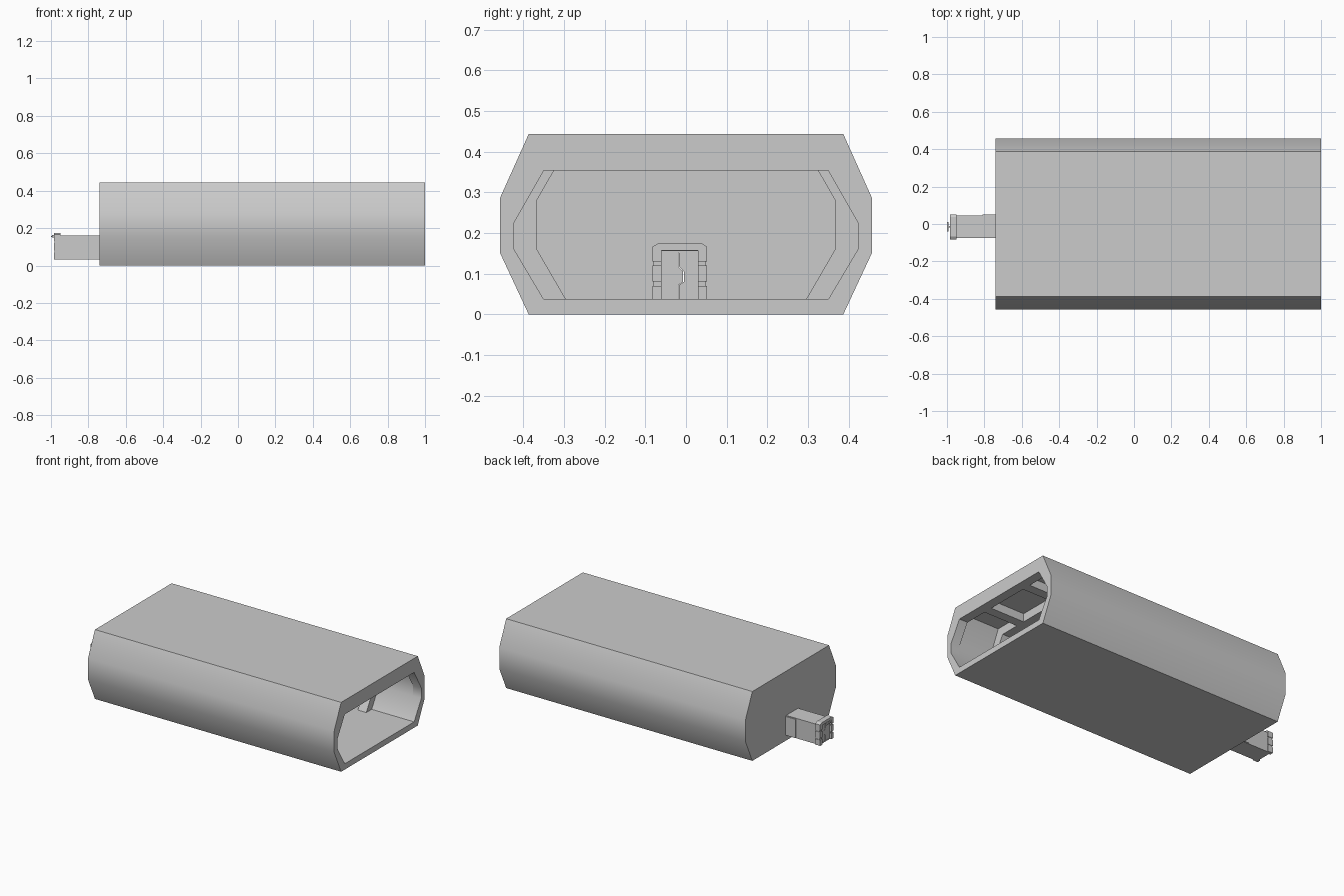
import bpy, bmesh

if "Cube" in bpy.data.objects:
    bpy.data.objects.remove(bpy.data.objects["Cube"])


def make(name, bm):
    bmesh.ops.recalc_face_normals(bm, faces=bm.faces)
    me = bpy.data.meshes.new(name)
    bm.to_mesh(me)
    bm.free()
    ob = bpy.data.objects.new(name, me)
    bpy.context.collection.objects.link(ob)
    return ob


def loft(name, loops):
    """Closed tube through (x, yz-profile) loops, last joined to first."""
    bm = bmesh.new()
    rows = [[bm.verts.new((x, y, z)) for y, z in prof] for x, prof in loops]
    for a, b in zip(rows, rows[1:] + rows[:1]):
        n = len(a)
        for i in range(n):
            bm.faces.new((a[i], a[(i + 1) % n], b[(i + 1) % n], b[i]))
    return make(name, bm)


def prism(name, prof, x0, x1):
    bm = bmesh.new()
    f = bm.faces.new([bm.verts.new((x0, y, z)) for y, z in prof])
    ext = bmesh.ops.extrude_face_region(bm, geom=[f])["geom"]
    bmesh.ops.translate(bm, vec=(x1 - x0, 0, 0),
                        verts=[v for v in ext if isinstance(v, bmesh.types.BMVert)])
    return make(name, bm)


def box(name, x0, x1, y0, y1, z0, z1):
    return prism(name, [(y0, z0), (y1, z0), (y1, z1), (y0, z1)], x0, x1)


def ring(name, outer, inner, x0, x1):
    return loft(name, [(x0, outer), (x1, outer), (x1, inner), (x0, inner)])


def mirrored(right, cy=0.0):
    """Profile from its +y half, listed bottom to top."""
    left = [(2 * cy - y, z) for y, z in right]
    return [left[0]] + right + left[:0:-1]


outer = mirrored([(0.387, 0), (0.457, 0.15), (0.457, 0.287), (0.387, 0.443)])
opening = mirrored([(0.35, 0.037), (0.423, 0.16), (0.423, 0.225), (0.35, 0.353)])
cavity = mirrored([(0.35, 0.037), (0.423, 0.16), (0.423, 0.28), (0.365, 0.406)])
rib = mirrored([(0.295, 0.036), (0.367, 0.16), (0.367, 0.28), (0.325, 0.353)])
CY = -0.015
passage = mirrored([(0.036, 0.037), (0.036, 0.08), (0.036, 0.12), (0.036, 0.155)], CY)

# Hollow hall shell: open end, lip, cavity, back wall with doorway
shell = loft("hall_shell", [(-0.74, outer), (1, outer), (1, opening), (0.94, opening),
                            (0.94, cavity), (-0.70, cavity), (-0.70, passage), (-0.74, passage)])
bpy.context.view_layer.objects.active = shell
shell.select_set(True)
bpy.ops.object.shade_smooth_by_angle(angle=0.55)

# Rib frames around the inside
for i in range(4):
    x = 0.70 - i * 0.40
    ring(f"rib_frame_{i + 1}", cavity, rib, x - 0.06, x)

# Ceiling beams running lengthwise
for side, y in (("left", -0.17), ("right", 0.17)):
    box(f"ceiling_beam_{side}", -0.70, 0.94, y - 0.03, y + 0.03, 0.353, 0.408)

# Entry passage
tube = mirrored([(0.045, 0.033), (0.045, 0.08), (0.045, 0.12), (0.045, 0.16)], CY)
ring("entry_passage", tube, passage, -0.975, -0.73)
box("passage_side_plate", -0.81, -0.74, 0.04, 0.05, 0.035, 0.155)


def door_frame(name, x0, x1):
    """Arch with chamfered head and jambs of alternating blocks."""
    xm, h = (x0 + x1) / 2, (x1 - x0) / 2
    for side, s in (("left", -1), ("right", 1)):
        for k, (z0, z1, d) in enumerate([(0.033, 0.07, 0), (0.07, 0.08, 0.005),
                                         (0.08, 0.12, 0), (0.12, 0.13, 0.005),
                                         (0.13, 0.14, 0)]):
            ya, yb = sorted((CY + s * 0.045, CY + s * (0.067 - d * 0.5)))
            box(f"{name}_jamb_{side}_{k + 1}", xm - h + d, xm + h - d, ya, yb, z0, z1)
    w = 0.067
    prism(name + "_head", [(CY - w, 0.14), (CY - w, 0.166), (CY - w + 0.014, 0.175),
                           (CY + w - 0.014, 0.175), (CY + w, 0.166), (CY + w, 0.14),
                           (CY + 0.045, 0.14), (CY + 0.045, 0.157),
                           (CY - 0.045, 0.157), (CY - 0.045, 0.14)], x0, x1)


door_frame("outer_door_frame", -0.985, -0.95)
door_frame("inner_door_frame", -0.70, -0.67)

# Interlocking door leaves
seam = [(-0.018, 0.035), (-0.018, 0.072), (-0.006, 0.08), (-0.006, 0.105),
        (-0.018, 0.118), (-0.018, 0.156)]
prism("door_leaf_left", [(y - 0.001, z) for y, z in seam] + [(-0.06, 0.156), (-0.06, 0.035)],
      -0.972, -0.962)
prism("door_leaf_right", [(y + 0.001, z) for y, z in seam] + [(0.03, 0.156), (0.03, 0.035)],
      -0.972, -0.962)

# Lamp above the door
box("door_lamp", -1.0, -0.992, -0.04, 0.01, 0.152, 0.158)
box("door_lamp_stem", -0.994, -0.965, -0.02, -0.01, 0.151, 0.162)
